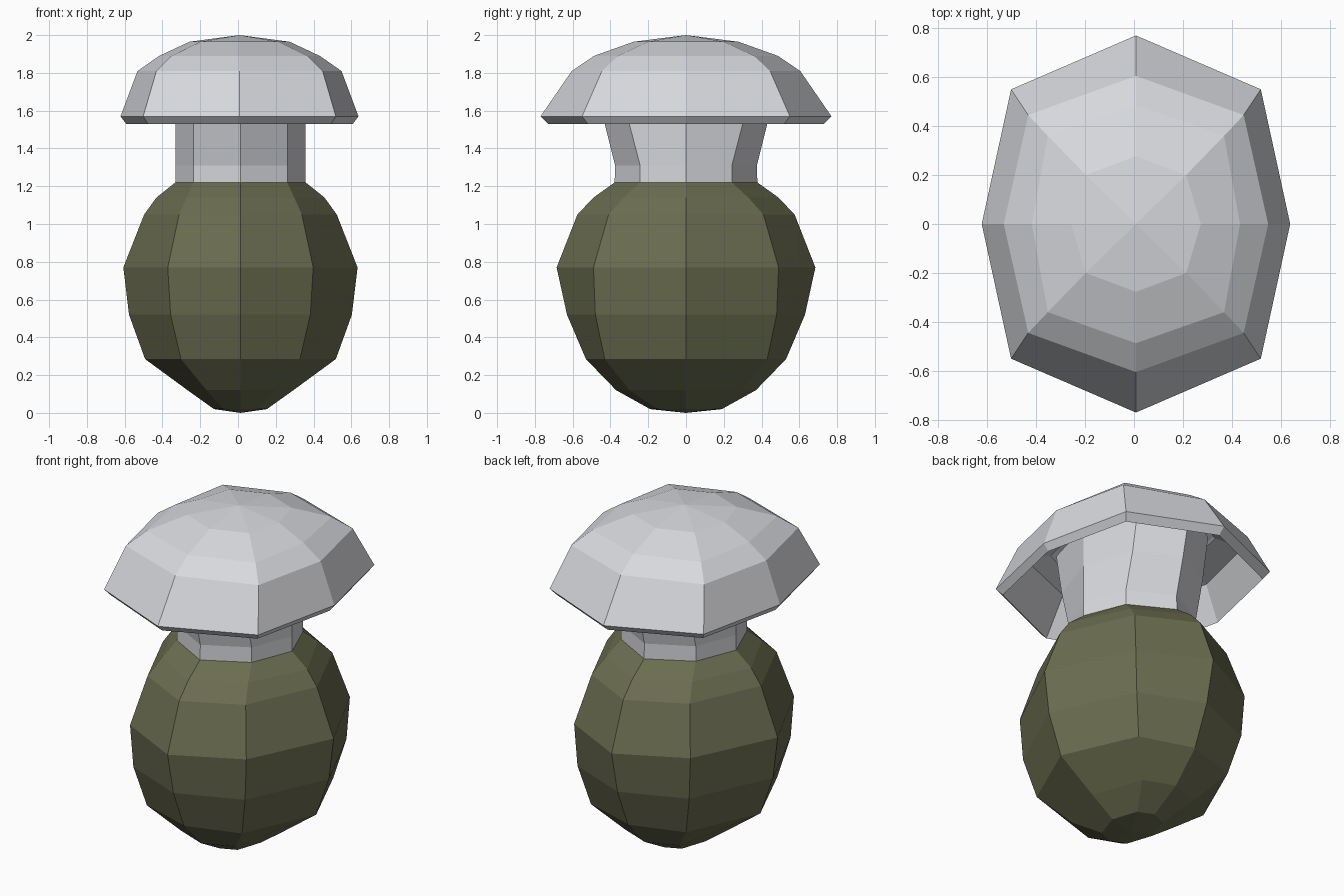
import bpy
import bmesh


def material(name, rgb):
    m = bpy.data.materials.new(name)
    m.diffuse_color = (*rgb, 1.0)
    return m


LIGHT = material("light grey", (0.68, 0.69, 0.72))
OLIVE = material("olive green", (0.146, 0.152, 0.080))


def stack(name, rings, mat, cx, tip_start=None, tip_end=None):
    """Skin eight-sided rings given as (z, side x, diagonal x, front y, diagonal y)."""
    bm = bmesh.new()
    loops = []
    for z, ax, dx, ay, dy in rings:
        pts = [(ax, 0), (dx, dy), (0, ay), (-dx, dy),
               (-ax, 0), (-dx, -dy), (0, -ay), (dx, -dy)]
        loops.append([bm.verts.new((cx + x, y, z)) for x, y in pts])
    for a, b in zip(loops, loops[1:]):
        for i in range(8):
            j = (i + 1) % 8
            bm.faces.new((a[i], a[j], b[j], b[i]))
    for z, loop in ((tip_start, loops[0]), (tip_end, loops[-1])):
        if z is not None:
            tip = bm.verts.new((cx, 0, z))
            for i in range(8):
                bm.faces.new((loop[i], loop[(i + 1) % 8], tip))
    bmesh.ops.recalc_face_normals(bm, faces=bm.faces)
    me = bpy.data.meshes.new(name)
    bm.to_mesh(me)
    bm.free()
    me.materials.append(mat)
    ob = bpy.data.objects.new(name, me)
    bpy.context.collection.objects.link(ob)
    return ob


# Rounded body, open where the neck continues it
stack("body", [
    (0.02, 0.14, 0.09, 0.19, 0.15),
    (0.12, 0.28, 0.18, 0.37, 0.30),
    (0.285, 0.505, 0.315, 0.53, 0.43),
    (0.52, 0.59, 0.37, 0.63, 0.48),
    (0.77, 0.62, 0.385, 0.685, 0.49),
    (1.05, 0.51, 0.325, 0.575, 0.41),
    (1.14, 0.445, 0.285, 0.49, 0.33),
    (1.22, 0.345, 0.248, 0.378, 0.243),
], OLIVE, 0.013, tip_start=0.0)

# Neck, running up into the hollow cap
stack("neck", [
    (1.22, 0.345, 0.248, 0.378, 0.243),
    (1.31, 0.345, 0.248, 0.375, 0.243),
    (1.53, 0.345, 0.248, 0.43, 0.30),
    (1.78, 0.345, 0.248, 0.485, 0.345),
], LIGHT, 0.013)

# Cap: hollow underside, lip, then the faceted dome
stack("cap", [
    (1.78, 0.36, 0.28, 0.49, 0.36),
    (1.74, 0.52, 0.42, 0.59, 0.42),
    (1.53, 0.60, 0.485, 0.73, 0.52),
    (1.57, 0.63, 0.51, 0.77, 0.55),
    (1.81, 0.54, 0.44, 0.605, 0.445),
    (1.89, 0.425, 0.36, 0.487, 0.36),
    (1.965, 0.265, 0.205, 0.277, 0.20),
], LIGHT, 0.008, tip_end=2.0)
